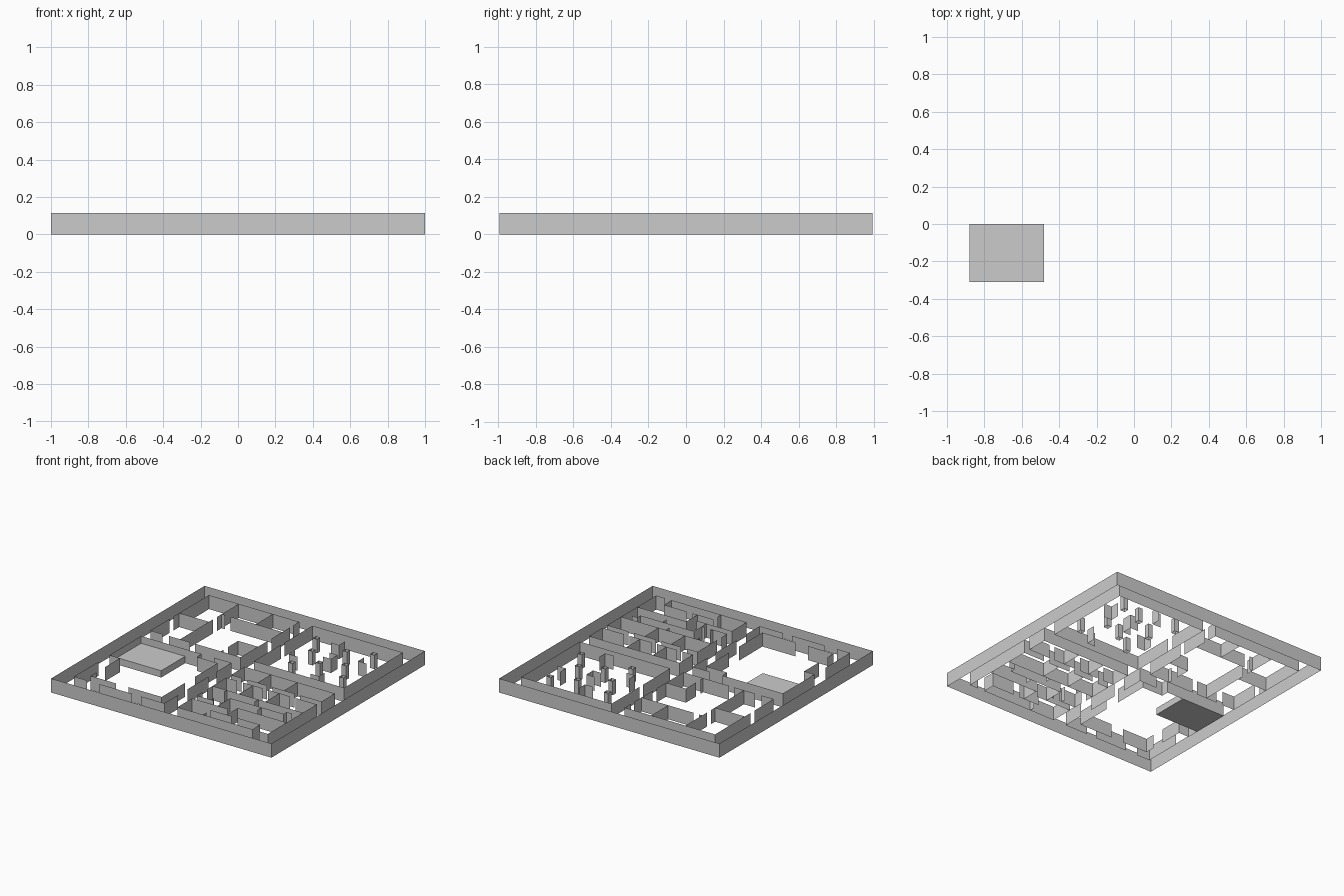
import bpy
import bmesh
from mathutils import Vector

if "Cube" in bpy.data.objects:
    bpy.data.objects.remove(bpy.data.objects["Cube"], do_unlink=True)

WALL_HEIGHT = 0.115
SLAB_HEIGHT = 0.056

# Shared plan lines
WEST, MID_WEST, MID_EAST, EAST = -0.88, -0.06, 0.06, 0.88
NORTH, UPPER_SOUTH, LOWER_NORTH, SOUTH = 0.88, 0.12, 0.0, -0.87

grey = bpy.data.materials.new("plain grey")
grey.use_nodes = True
grey.diffuse_color = (0.6, 0.6, 0.6, 1)
grey.node_tree.nodes["Principled BSDF"].inputs["Base Color"].default_value = (0.6, 0.6, 0.6, 1)


def finish(name, bm):
    mesh = bpy.data.meshes.new(name)
    bm.to_mesh(mesh)
    bm.free()
    mesh.materials.append(grey)
    obj = bpy.data.objects.new(name, mesh)
    bpy.context.scene.collection.objects.link(obj)
    return obj


def build_walls(name, *paths):
    """Raise each plan path into a thin sheet wall."""
    bm = bmesh.new()
    for path in paths:
        verts = [bm.verts.new((x, y, 0)) for x, y in path]
        edges = [bm.edges.new(pair) for pair in zip(verts, verts[1:])]
        raised = bmesh.ops.extrude_edge_only(bm, edges=edges)["geom"]
        top = [v for v in raised if isinstance(v, bmesh.types.BMVert)]
        bmesh.ops.translate(bm, verts=top, vec=(0, 0, WALL_HEIGHT))
    return finish(name, bm)


def along_x(y, *spans):
    return [[(a, y), (b, y)] for a, b in spans]


def along_y(x, *spans):
    return [[(x, a), (x, b)] for a, b in spans]


def rectangle(west, east, south, north):
    return [(west, south), (east, south), (east, north), (west, north), (west, south)]


# Outer boundary
build_walls("outer_wall", rectangle(-1, 1, -0.995, 0.995))

# North-west block: shell with doorways, then its room dividers
build_walls(
    "northwest_shell",
    *along_x(NORTH, (WEST, MID_WEST)),
    *along_y(WEST, (NORTH, 0.42), (0.37, UPPER_SOUTH)),
    *along_x(UPPER_SOUTH, (WEST, -0.77), (-0.71, -0.52), (-0.475, MID_WEST)),
    *along_y(MID_WEST, (NORTH, 0.80), (0.76, 0.52), (0.47, UPPER_SOUTH)))
build_walls(
    "northwest_dividers",
    *along_y(-0.61, (NORTH, 0.60), (0.55, UPPER_SOUTH)),
    *along_x(0.66, (-0.61, -0.58), (-0.53, MID_WEST)),
    *along_y(-0.30, (NORTH, 0.66)),
    *along_x(0.495, (WEST, -0.61)),
    [(MID_WEST, 0.345), (-0.24, 0.345), (-0.24, 0.215)],
    *along_y(-0.24, (0.155, UPPER_SOUTH)))

# North-east hall: shell, square pillars and angled screens
build_walls(
    "northeast_shell",
    [(MID_EAST, 0.52), (MID_EAST, NORTH), (EAST, NORTH), (EAST, UPPER_SOUTH),
     (MID_EAST, UPPER_SOUTH), (MID_EAST, 0.47)])
pillar_centres = [(0.205, 0.725), (0.515, 0.67), (0.715, 0.74), (0.30, 0.53),
                  (0.65, 0.465), (0.47, 0.385), (0.30, 0.27), (0.755, 0.28)]
for x, y in pillar_centres:
    r = 0.02
    build_walls("square_pillar", rectangle(x - r, x + r, y - r, y + r))


def screen(corner, arm_x, arm_y):
    """L-shaped screen with arms leaving its corner."""
    x, y = corner
    build_walls("corner_screen", [(x + arm_x, y), (x, y), (x, y + arm_y)])


ARM = 0.075
screen((0.417, 0.715), -ARM, ARM)
screen((0.695, 0.565), ARM, ARM)
screen((0.205, 0.37), ARM, ARM)
screen((0.608, 0.18), -ARM, ARM)
build_walls("three_sided_screen",
            [(0.435, 0.565), (0.508, 0.565), (0.508, 0.48), (0.435, 0.48)])

# South-west block: outer sides and the inner courtyard wall
build_walls(
    "southwest_shell",
    *along_x(LOWER_NORTH, (-0.22, MID_WEST)),
    *along_y(MID_WEST, (LOWER_NORTH, -0.19), (-0.30, -0.57), (-0.69, SOUTH)),
    *along_x(SOUTH, (WEST, -0.76), (-0.65, -0.355), (-0.27, MID_WEST)),
    *along_y(WEST, (-0.555, SOUTH)))
build_walls(
    "courtyard_wall",
    [(-0.786, -0.605), (-0.786, -0.41), (WEST, -0.41), (WEST, LOWER_NORTH),
     (-0.33, LOWER_NORTH), (-0.33, -0.063), (-0.14, -0.063), (-0.14, -0.355)],
    [(-0.14, -0.49), (-0.14, -0.79), (-0.44, -0.79)],
    [(-0.555, -0.79), (-0.786, -0.79), (-0.786, -0.71)])

# Low solid platform in the courtyard corner
bm = bmesh.new()
bmesh.ops.create_cube(bm, size=1)
size = Vector((0.40, 0.31, SLAB_HEIGHT))
bmesh.ops.scale(bm, vec=size, verts=bm.verts)
bmesh.ops.translate(bm, vec=(WEST + size.x / 2, -size.y / 2, size.z / 2), verts=bm.verts)
finish("courtyard_platform", bm)

# Two rows of three cells facing each other across a corridor
for name, back, front in (("north_cells", LOWER_NORTH, -0.175), ("south_cells", -0.415, -0.235)):
    build_walls(
        name,
        [(MID_EAST, front), (MID_EAST, back), (EAST, back), (EAST, front)],
        *along_x(front, (MID_EAST, 0.155), (0.21, 0.385), (0.435, 0.635), (0.685, EAST)),
        *along_y(0.30, (back, front)),
        *along_y(0.54, (back, front)))

# South-east maze: shell, then winding passages and stubs
CELL_BACK = -0.415
build_walls(
    "maze_shell",
    *along_y(MID_EAST, (CELL_BACK, -0.49), (-0.545, -0.62), (-0.68, SOUTH)),
    *along_y(EAST, (CELL_BACK, SOUTH)),
    *along_x(SOUTH, (MID_EAST, 0.74), (0.80, EAST)))
build_walls(
    "maze_passages",
    [(0.29, -0.68), (0.29, -0.515), (0.775, -0.515), (0.775, -0.475), (0.825, -0.475)],
    *along_x(-0.62, (MID_EAST, 0.21), (0.265, 0.29)),
    *along_x(-0.68, (MID_EAST, 0.38)),
    [(EAST, -0.625), (0.435, -0.625), (0.435, -0.77)],
    *along_x(-0.77, (0.29, 0.48)),
    [(0.535, -0.77), (0.74, -0.77), (0.74, SOUTH)])
build_walls(
    "maze_stubs",
    *along_y(0.19, (CELL_BACK, -0.455), (-0.58, -0.62)),
    *along_y(0.475, (CELL_BACK, -0.465)),
    *along_y(0.575, (-0.515, -0.57)),
    *along_y(0.29, (-0.825, SOUTH)))
